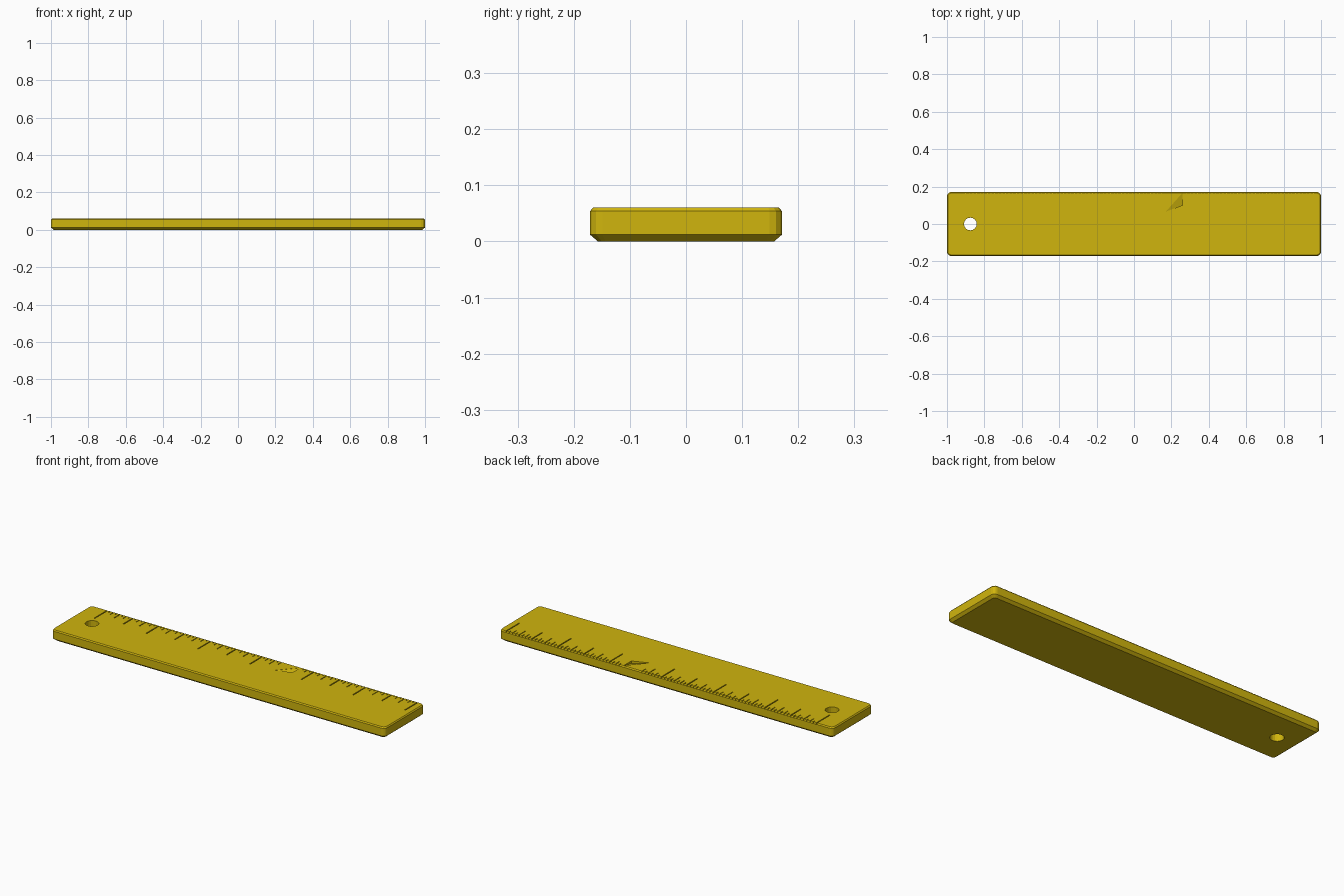
import bpy, bmesh, math

if "Cube" in bpy.data.objects:
    bpy.data.objects.remove(bpy.data.objects["Cube"])

yellow = bpy.data.materials.new("yellow plastic")
yellow.diffuse_color = (0.63, 0.46, 0.004, 1)
yellow.use_nodes = True
yellow.node_tree.nodes["Principled BSDF"].inputs["Base Color"].default_value = yellow.diffuse_color


def make_object(name, bm):
    bmesh.ops.recalc_face_normals(bm, faces=bm.faces[:])
    mesh = bpy.data.meshes.new(name)
    bm.to_mesh(mesh)
    bm.free()
    mesh.materials.append(yellow)
    ob = bpy.data.objects.new(name, mesh)
    bpy.context.collection.objects.link(ob)
    return ob


def outline(hx, hy, r, z, steps=3):
    """Rounded rectangle points."""
    pts = []
    for i, (sx, sy) in enumerate([(1, 1), (-1, 1), (-1, -1), (1, -1)]):
        for k in range(steps + 1):
            a = math.radians(90 * (i + k / steps))
            pts.append((sx * (hx - r) + r * math.cos(a),
                        sy * (hy - r) + r * math.sin(a), z))
    return pts


def prism(bm, points, z0, z1):
    """z0 may be a list of floor heights, one for each point."""
    n = len(points)
    floor = z0 if isinstance(z0, list) else [z0] * n
    low = [bm.verts.new((x, y, z)) for (x, y), z in zip(points, floor)]
    high = [bm.verts.new((x, y, z1)) for x, y in points]
    bm.faces.new(low)
    bm.faces.new(high)
    for i in range(n):
        j = (i + 1) % n
        bm.faces.new((low[i], low[j], high[j], high[i]))


# Flat body with chamfered underside and slightly eased top edge
bm = bmesh.new()
rings = []
for z, inset in [(0, 0.014), (0.012, 0), (0.054, 0), (0.06, 0.005)]:
    rings.append([bm.verts.new(p) for p in
                  outline(1 - inset, 0.171 - inset, 0.022 - inset * 0.6, z)])
for a, b in zip(rings, rings[1:]):
    for i in range(len(a)):
        j = (i + 1) % len(a)
        bm.faces.new((a[i], a[j], b[j], b[i]))
bm.faces.new(rings[0])
bm.faces.new(rings[-1])
body = make_object("ruler_body", bm)

# Hanging hole, graduation grooves and a small nick by the scale
cut = bmesh.new()
hole = [(-0.875 + 0.034 * math.cos(math.tau * i / 16),
         0.034 * math.sin(math.tau * i / 16)) for i in range(16)]
prism(cut, hole, -0.05, 0.1)

step = 0.155 / 8
for i in range(97):
    x = -0.9 + i * step
    if 0.16 < x < 0.27:
        continue
    if i % 16 == 0:
        length, w = 0.115, 0.0028
    elif i % 8 == 0:
        length, w = 0.09, 0.0028
    elif i % 4 == 0:
        length, w = 0.06, 0.0022
    elif i % 2 == 0:
        length, w = 0.035, 0.002
    else:
        length, w = 0.02, 0.002
    y0 = 0.171 - length
    prism(cut, [(x - w, y0), (x + w, y0), (x + w, 0.2), (x - w, 0.2)], 0.053, 0.08)

prism(cut, [(0.17, 0.066), (0.258, 0.1), (0.258, 0.165)], [0.059, 0.046, 0.059], 0.08)
cutter = make_object("groove_cutter", cut)
cutter.hide_render = True

mod = body.modifiers.new("grooves", 'BOOLEAN')
mod.operation = 'DIFFERENCE'
mod.solver = 'EXACT'
mod.object = cutter

# Bake the cut and drop the cutter
bpy.context.view_layer.update()
deps = bpy.context.evaluated_depsgraph_get()
result = bpy.data.meshes.new_from_object(body.evaluated_get(deps))
body.modifiers.clear()
body.data = result
bpy.data.objects.remove(cutter)
